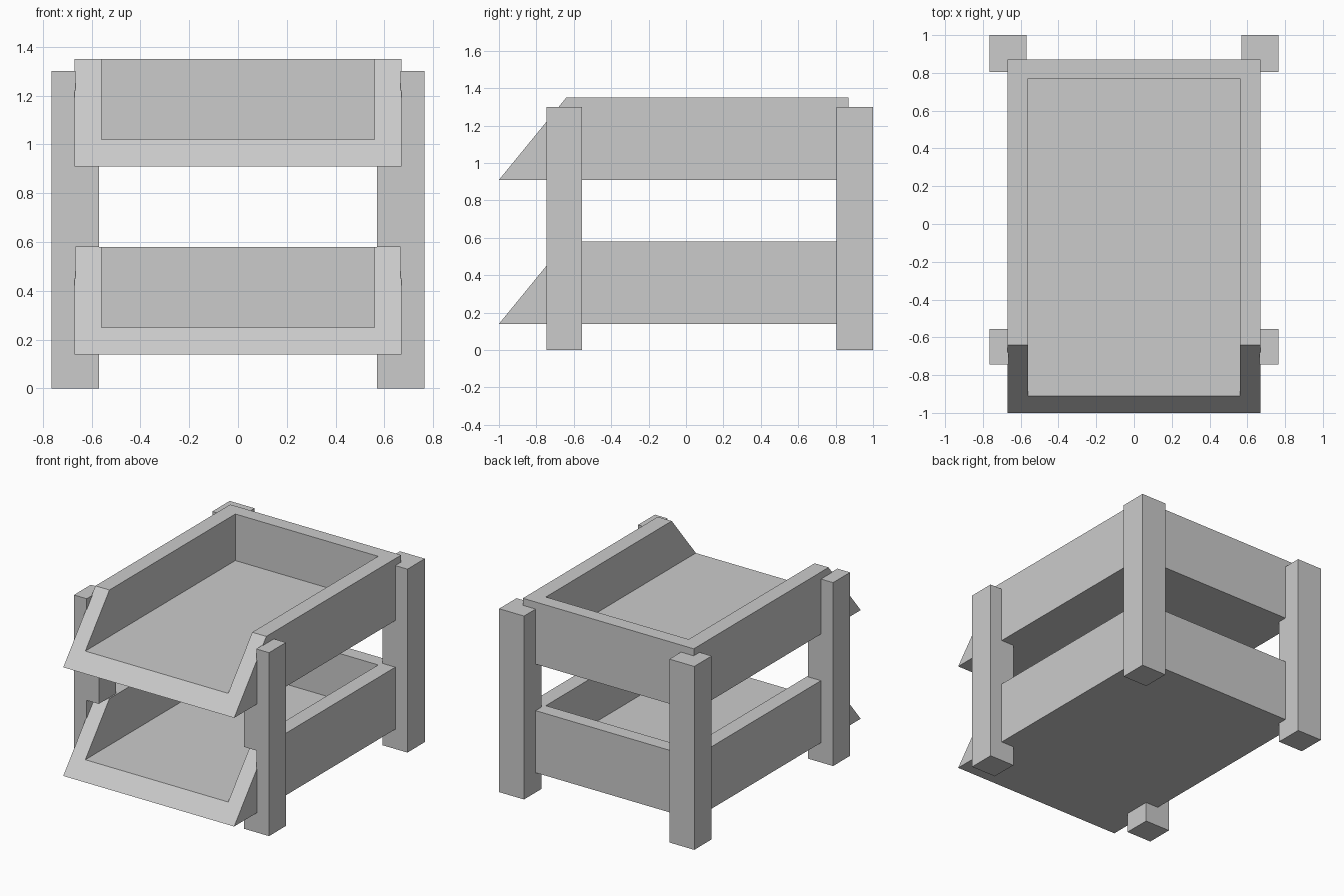
import bpy, bmesh

if "Cube" in bpy.data.objects:
    bpy.data.objects.remove(bpy.data.objects["Cube"])

TRAY_BASES = (0.14, 0.91)
TRAY_H, FLOOR_T = 0.44, 0.11
OUT_X, IN_X = 0.67, 0.56
BACK_Y, IN_BACK_Y = 0.87, 0.77
CUT_X = 0.665


def finish(name, bm):
    bmesh.ops.recalc_face_normals(bm, faces=bm.faces)
    mesh = bpy.data.meshes.new(name)
    bm.to_mesh(mesh)
    bm.free()
    ob = bpy.data.objects.new(name, mesh)
    bpy.context.collection.objects.link(ob)
    return ob


def box(name, lo, hi):
    bm = bmesh.new()
    bmesh.ops.create_cube(bm, size=1)
    for v in bm.verts:
        v.co = [(a + b) / 2 + c * (b - a) for a, b, c in zip(lo, hi, v.co)]
    return finish(name, bm)


def tray(name, z):
    # outer and inner side profiles share the sloping front plane
    outer = [(-1, 0), (BACK_Y, 0), (BACK_Y, TRAY_H), (-0.64, TRAY_H)]
    inner = [(-0.91, FLOOR_T), (IN_BACK_Y, FLOOR_T), (IN_BACK_Y, TRAY_H), (-0.64, TRAY_H)]
    bm = bmesh.new()

    def ring(profile, x):
        return [bm.verts.new((x, y, z + h)) for y, h in profile]

    ol, orr = ring(outer, -OUT_X), ring(outer, OUT_X)
    il, ir = ring(inner, -IN_X), ring(inner, IN_X)
    for side in (ol, orr, il, ir):
        bm.faces.new(side)
    for a, b in ((ol, orr), (il, ir)):
        # bottom or floor, then back wall
        bm.faces.new((a[0], a[1], b[1], b[0]))
        bm.faces.new((a[1], a[2], b[2], b[1]))
    # U-shaped rim and sloping U-shaped front
    for k in (2, 0):
        bm.faces.new((ol[3], ol[k], orr[k], orr[3], ir[3], ir[k], il[k], il[3]))
    return finish(name, bm)


# Two stacked open-front trays
for label, z in zip(("lower", "upper"), TRAY_BASES):
    tray(label + "_tray", z)

# Four corner posts, notched where the trays slot in
cutters = [box("tray_notch", (-CUT_X, -1.1, z), (CUT_X, BACK_Y, z + TRAY_H)) for z in TRAY_BASES]
for end, y0, y1 in (("front", -0.745, -0.555), ("back", 0.805, 1.0)):
    for side, x0, x1 in (("left", -0.765, -0.57), ("right", 0.57, 0.765)):
        post = box(f"{end}_{side}_post", (x0, y0, 0), (x1, y1, 1.3))
        bpy.context.view_layer.objects.active = post
        for c in cutters:
            mod = post.modifiers.new("notch", "BOOLEAN")
            mod.operation, mod.solver, mod.object = "DIFFERENCE", "EXACT", c
            bpy.ops.object.modifier_apply(modifier=mod.name)
for c in cutters:
    bpy.data.objects.remove(c)
